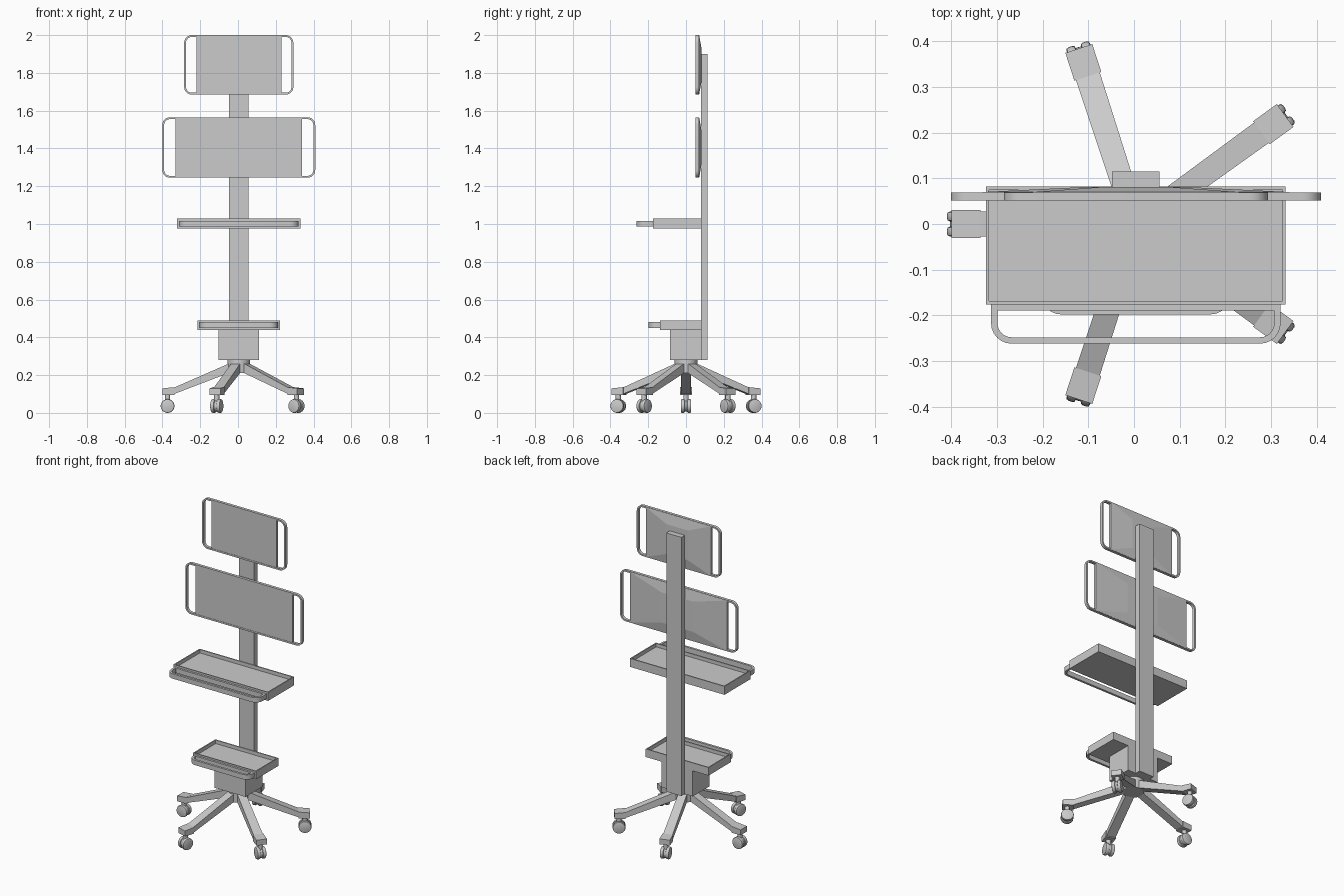
import bpy, bmesh, math
from mathutils import Matrix, Vector

if "Cube" in bpy.data.objects:
    bpy.data.objects.remove(bpy.data.objects["Cube"])

CX = 0.004  # stand axis


def finish(name, bm, smooth=False):
    bmesh.ops.recalc_face_normals(bm, faces=bm.faces)
    me = bpy.data.meshes.new(name)
    bm.to_mesh(me)
    bm.free()
    ob = bpy.data.objects.new(name, me)
    bpy.context.collection.objects.link(ob)
    if smooth:
        bpy.context.view_layer.objects.active = ob
        ob.select_set(True)
        bpy.ops.object.shade_smooth_by_angle(angle=math.radians(35))
        ob.select_set(False)
    return ob


def box(name, x0, x1, y0, y1, z0, z1):
    bm = bmesh.new()
    m = Matrix.Translation(((x0+x1)/2, (y0+y1)/2, (z0+z1)/2)) @ Matrix.Diagonal((x1-x0, y1-y0, z1-z0, 1))
    bmesh.ops.create_cube(bm, size=1, matrix=m)
    return finish(name, bm)


def rounded(a0, a1, b0, b1, r_low, r_high, n=6):
    pts = []
    for a, b, r, start in ((a1-r_high, b1-r_high, r_high, 0), (a0+r_high, b1-r_high, r_high, 90),
                           (a0+r_low, b0+r_low, r_low, 180), (a1-r_low, b0+r_low, r_low, 270)):
        for i in range(n + 1):
            t = math.radians(start + 90*i/n)
            pts.append((a + r*math.cos(t), b + r*math.sin(t)))
    return pts


def ring(name, rect, wall, r_low, r_high, d0, d1, upright):
    """Flat band bent round a rounded rectangle, lying down or standing up."""
    a0, a1, b0, b1 = rect
    outer = rounded(a0, a1, b0, b1, r_low, r_high)
    inner = rounded(a0+wall, a1-wall, b0+wall, b1-wall, max(r_low-wall, .001), max(r_high-wall, .001))
    bm = bmesh.new()
    loops = [[bm.verts.new((a, d, b) if upright else (a, b, d)) for a, b in pts]
             for pts, d in ((outer, d0), (outer, d1), (inner, d1), (inner, d0))]
    n = len(outer)
    for k in range(4):
        p, q = loops[k], loops[(k+1) % 4]
        for i in range(n):
            j = (i+1) % n
            bm.faces.new((p[i], p[j], q[j], q[i]))
    return finish(name, bm, True)


def screen(name, half, grip_half, z0, z1):
    # panel with a shallow tapered back, inside a rounded handle frame
    bm = bmesh.new()
    zm, hz = (z0+z1)/2, (z1-z0)/2 - .002
    rows = []
    for y, hx, h in ((.053, half, hz), (.070, half, hz), (.081, half*.33, hz*.6)):
        rows.append([bm.verts.new((CX+sx*hx, y, zm+sz*h)) for sx, sz in ((-1, -1), (1, -1), (1, 1), (-1, 1))])
    for p, q in zip(rows, rows[1:]):
        for i in range(4):
            bm.faces.new((p[i], p[(i+1) % 4], q[(i+1) % 4], q[i]))
    bm.faces.new(rows[0])
    bm.faces.new(rows[-1])
    finish(name + "_panel", bm)
    ring(name + "_handle_frame", (CX-grip_half, CX+grip_half, z0, z1), .010, .04, .04, .051, .069, True)


def tray(name, half, y0, y1, z0, z1, grip_half, grip_y):
    # shallow tray: top face inset and sunk
    ob = box(name, CX-half, CX+half, y0, y1, z0, z1)
    bm = bmesh.new()
    bm.from_mesh(ob.data)
    top = max(bm.faces, key=lambda f: f.calc_center_median().z)
    bmesh.ops.inset_region(bm, faces=[top], thickness=.010)
    new = bmesh.ops.extrude_discrete_faces(bm, faces=[top])["faces"][0]
    bmesh.ops.translate(bm, verts=new.verts, vec=(0, 0, -.022))
    bm.to_mesh(ob.data)
    bm.free()
    # push handle
    zm = (z0+z1)/2
    ring(name + "_handle", (CX-grip_half, CX+grip_half, grip_y, y0+.001), .014, .045, .002, zm-.015, zm+.015, False)


def cylinder(bm, r, depth, matrix, seg=24, bevel=0):
    res = bmesh.ops.create_cone(bm, cap_ends=True, segments=seg, radius1=r, radius2=r, depth=depth, matrix=matrix)
    if bevel:
        vs = set(res["verts"])
        es = [e for e in bm.edges if set(e.verts) <= vs and any(len(f.verts) > 4 for f in e.link_faces)]
        bmesh.ops.bevel(bm, geom=es, offset=bevel, segments=2, affect='EDGES', profile=.5)


def prism(name, profile, width0, width1, matrix):
    # side profile (radius, z) given width across; width blends from first to last radius
    bm = bmesh.new()
    r0, r1 = min(p[0] for p in profile), max(p[0] for p in profile)
    sides = []
    for s in (-1, 1):
        sides.append([bm.verts.new(matrix @ Vector((r, s*.5*(width0+(width1-width0)*(r-r0)/(r1-r0)), z)))
                      for r, z in profile])
    n = len(profile)
    for i in range(n):
        bm.faces.new((sides[0][i], sides[0][(i+1) % n], sides[1][(i+1) % n], sides[1][i]))
    bm.faces.new(sides[0])
    bm.faces.new(sides[1])
    return finish(name, bm)


# column and base housing
box("column", CX-.052, CX+.052, .08, .115, .28, 1.9)
box("base_housing", CX-.108, CX+.108, -.085, .082, .28, .445)

# screens and trays
screen("upper_screen", .225, .289, 1.685, 2.0)
screen("lower_screen", .336, .405, 1.245, 1.565)
tray("keyboard_tray", .328, -.176, .082, .975, 1.028, .317, -.262)
tray("lower_tray", .218, -.138, .082, .44, .49, .208, -.198)

# hub
bm = bmesh.new()
cylinder(bm, .06, .07, Matrix.Translation((CX, 0, .245)), 32)
finish("hub", bm, True)

# five legs with twin-wheel casters
for k in range(5):
    m = Matrix.Translation((CX, 0, 0)) @ Matrix.Rotation(math.radians(180 + 72*k), 4, 'Z')
    prism(f"leg_{k}", [(.02, .279), (.05, .262), (.345, .133), (.345, .099), (.05, .212), (.02, .215)], .05, .055, m)
    prism(f"leg_end_{k}", [(.340, .136), (.404, .130), (.404, .096), (.340, .096)], .062, .062, m)
    bm = bmesh.new()
    cylinder(bm, .014, .05, m @ Matrix.Translation((.377, 0, .08)), 16)
    turn = Matrix.Rotation(math.pi/2, 4, 'X')
    for s in (-1, 1):
        cylinder(bm, .0365, .021, m @ Matrix.Translation((.377, s*.0165, .0365)) @ turn, 24, .006)
    cylinder(bm, .030, .02, m @ Matrix.Translation((.377, 0, .0365)) @ turn, 24)
    finish(f"caster_{k}", bm, True)
